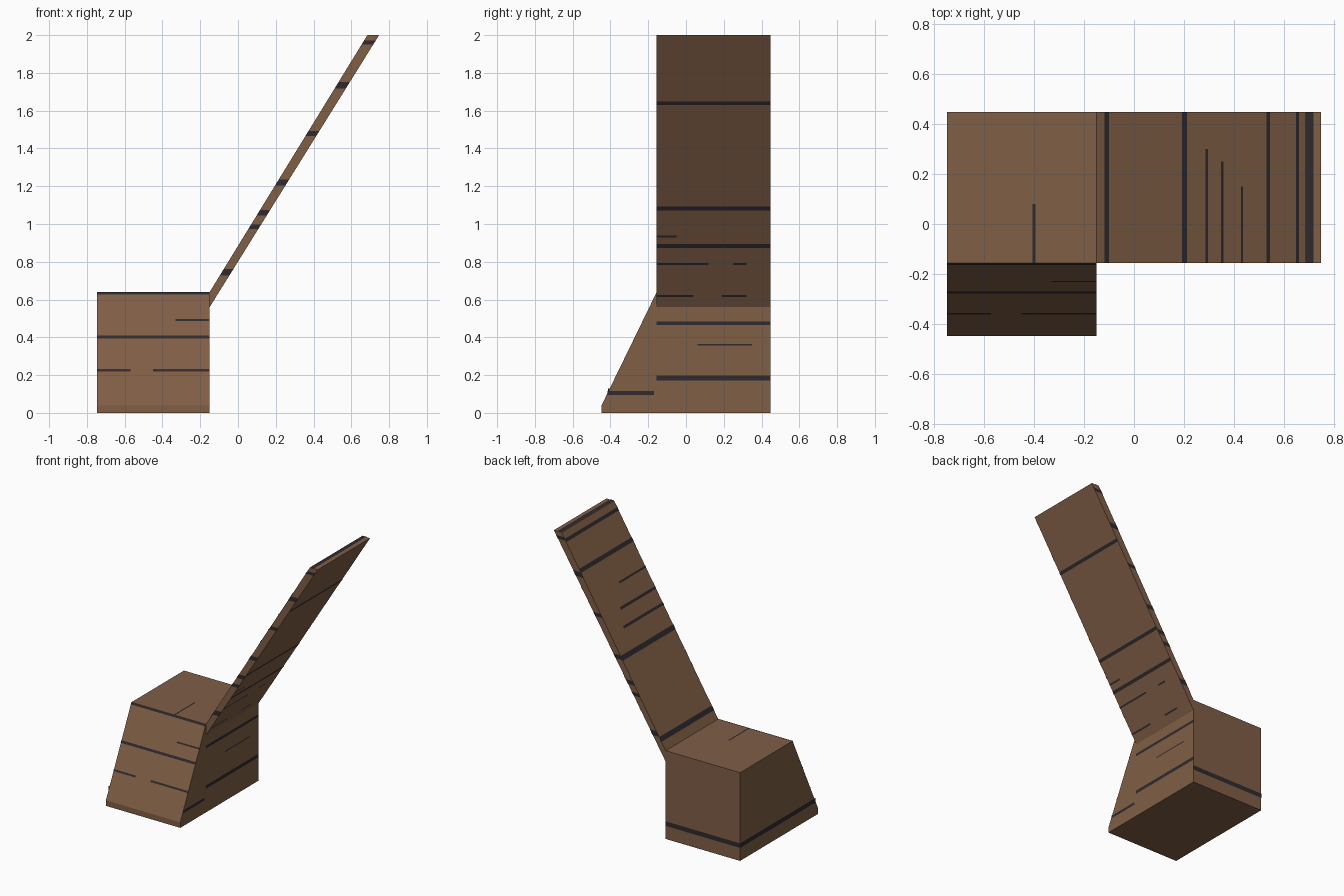
import bpy
from mathutils import Vector

if "Cube" in bpy.data.objects:
    bpy.data.objects.remove(bpy.data.objects["Cube"])


def material(name, color):
    m = bpy.data.materials.new(name)
    m.diffuse_color = (*color, 1)
    m.use_nodes = True
    m.node_tree.nodes["Principled BSDF"].inputs["Base Color"].default_value = m.diffuse_color
    return m


BROWN = material("brown wood", (0.215, 0.112, 0.061))
DARK = material("dark grain", (0.028, 0.023, 0.027))


def add_mesh(name, verts, faces, mat):
    me = bpy.data.meshes.new(name)
    me.from_pydata(verts, [], faces)
    me.materials.append(mat)
    ob = bpy.data.objects.new(name, me)
    bpy.context.collection.objects.link(ob)
    return ob


def prism(name, profile, place, lo, hi):
    """Extrude a 2D profile from lo to hi; place maps (a, b, depth) to 3D."""
    n = len(profile)
    verts = [place(a, b, d) for d in (lo, hi) for a, b in profile]
    faces = [list(range(n))[::-1], list(range(n, 2 * n))]
    faces += [[i, (i + 1) % n, n + (i + 1) % n, n + i] for i in range(n)]
    ob = add_mesh(name, verts, faces, BROWN)
    import bmesh
    bm = bmesh.new()
    bm.from_mesh(ob.data)
    bmesh.ops.recalc_face_normals(bm, faces=bm.faces)
    bm.to_mesh(ob.data)
    bm.free()


def bands(name, place, normal, rows):
    """Thin dark stripes; place maps (u, v) to a face, rows are (v, width, u0, u1)."""
    n = Vector(normal).normalized()
    verts, faces = [], []
    for v, w, u0, u1 in rows:
        quad = [Vector(place(u, t)) + n * 0.002 for u, t in
                ((u0, v - w / 2), (u1, v - w / 2), (u1, v + w / 2), (u0, v + w / 2))]
        if (quad[1] - quad[0]).cross(quad[2] - quad[0]).dot(n) < 0:
            quad.reverse()
        faces.append(range(len(verts), len(verts) + 4))
        verts += quad
    add_mesh(name, verts, [list(f) for f in faces], DARK)


X0, X1 = -0.747, -0.15      # block sides
Y0, Y1 = -0.155, 0.447      # panel sides


def upper_x(z):             # upper edge of the leaning panel
    return -0.15 + (z - 0.64) * 0.835 / 1.36


def under_x(z):             # lower edge of the leaning panel
    return -0.15 + (z - 0.56) * 0.897 / 1.44


def slope_y(z):             # sloped front of the block
    return -0.447 + (z - 0.04) * 0.292 / 0.6


# Block with a sloped front
prism("base_block", [(-0.447, 0), (Y1, 0), (Y1, 0.64), (Y0, 0.64), (-0.447, 0.04)],
      lambda a, b, d: (d, a, b), X0, X1)

# Leaning panel
prism("leaning_panel", [(-0.15, 0.56), (under_x(2), 2), (upper_x(2), 2), (-0.15, 0.64)],
      lambda a, b, d: (a, d, b), Y0, Y1)

# Grain on the block
bands("block_front_grain", lambda u, v: (u, slope_y(v), v), (0, -0.9, 0.44), [
    (0.633, 0.012, X0, X1), (0.4, 0.016, X0, X1), (0.49, 0.01, -0.33, X1),
    (0.225, 0.012, X0, -0.57), (0.225, 0.012, -0.45, X1)])
bands("block_right_grain", lambda u, v: (X1, u, v), (1, 0, 0), [
    (0.475, 0.02, Y0, Y1), (0.185, 0.025, Y0, Y1),
    (0.36, 0.008, 0.06, 0.35), (0.105, 0.02, -0.415, -0.17)])
bands("block_left_grain", lambda u, v: (X0, u, v), (-1, 0, 0),
      [(0.112, 0.033, slope_y(0.112), Y1)])
bands("block_back_grain", lambda u, v: (u, Y1, v), (0, 1, 0), [(0.112, 0.033, X0, X1)])
bands("block_top_grain", lambda u, v: (v, u, 0.64), (0, 0, 1), [(-0.4, 0.012, Y0, 0.08)])

# Grain on the panel: broad faces, top end and both edges
bands("panel_under_grain", lambda u, v: (under_x(v), u, v), (1.44, 0, -0.897), [
    (1.64, 0.02, Y0, Y1), (1.083, 0.02, Y0, Y1), (0.885, 0.02, Y0, Y1),
    (0.935, 0.01, Y0, -0.05), (0.79, 0.01, Y0, 0.12), (0.79, 0.01, 0.25, 0.32),
    (0.62, 0.01, Y0, 0.04), (0.62, 0.01, 0.19, 0.32)])
bands("panel_upper_grain", lambda u, v: (upper_x(v), u, v), (-1.36, 0, 0.835), [
    (0.71, 0.03, Y0, Y1), (1.215, 0.03, Y0, Y1), (1.76, 0.025, Y0, Y1),
    (1.95, 0.02, Y0, Y1), (1.36, 0.016, Y0, 0.3), (1.46, 0.016, Y0, 0.25),
    (1.59, 0.012, Y0, 0.15)])
bands("panel_top_grain", lambda u, v: (v, u, 2), (0, 0, 1), [(0.702, 0.03, Y0, Y1)])
edge_rows = [(z, w, 0, 1) for z, w in (
    (1.96, 0.022), (1.735, 0.035), (1.48, 0.026), (1.22, 0.03),
    (1.06, 0.03), (0.985, 0.025), (0.745, 0.036))]
for label, y, side in (("front", Y0, -1), ("back", Y1, 1)):
    bands(f"panel_{label}_edge_grain",
          lambda u, v: (upper_x(v) * (1 - u) + under_x(v) * u, y, v),
          (0, side, 0), edge_rows)
